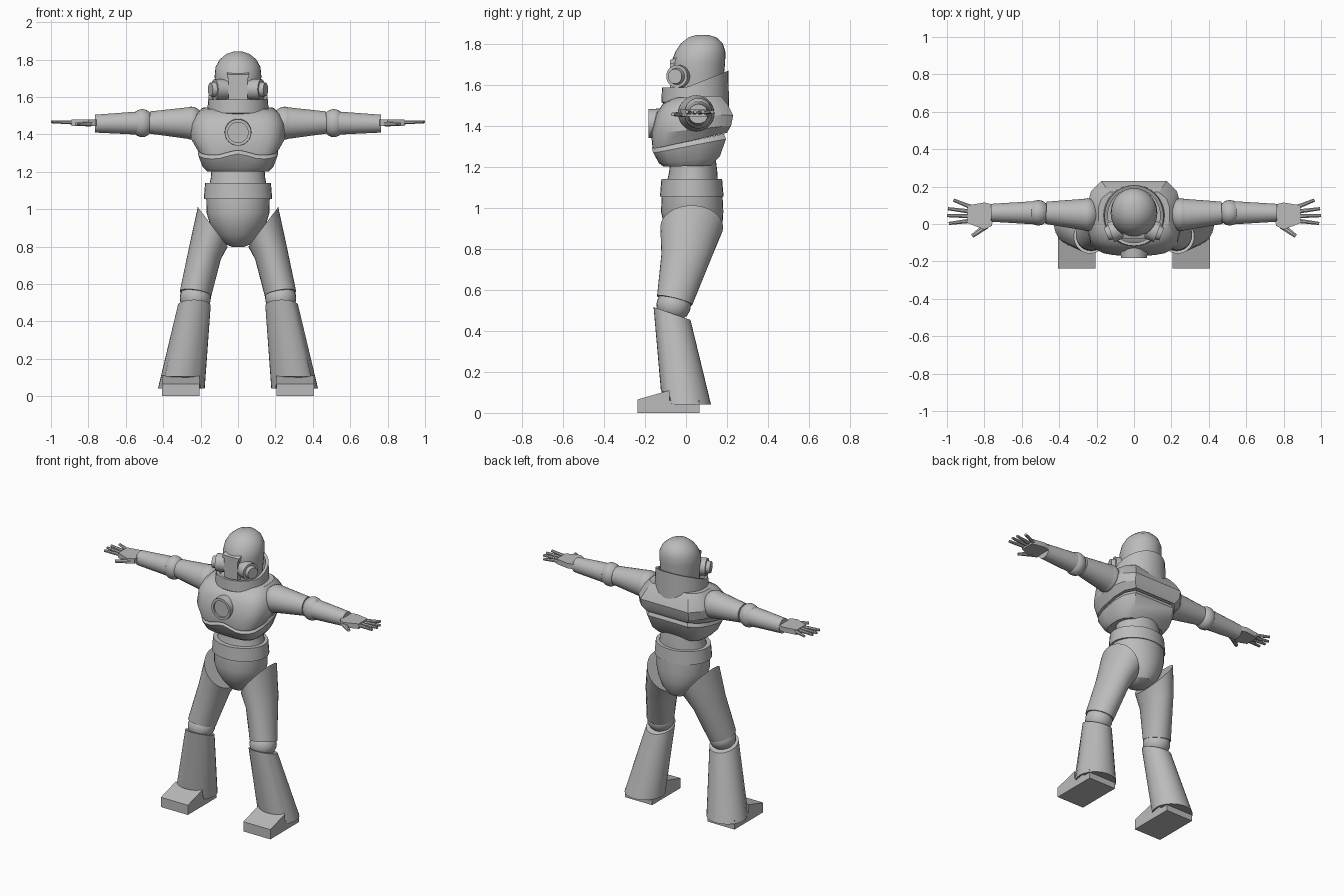
import bpy, bmesh, math
from mathutils import Vector, Matrix

cube = bpy.data.objects.get("Cube")
if cube:
    bpy.data.objects.remove(cube, do_unlink=True)

grey = bpy.data.materials.new("plain grey")
grey.use_nodes = True
COLOUR = (0.5, 0.5, 0.5, 1)
grey.diffuse_color = COLOUR
grey.node_tree.nodes["Principled BSDF"].inputs["Base Color"].default_value = COLOUR
parts = []


def finish(name, bm):
    bmesh.ops.recalc_face_normals(bm, faces=bm.faces)
    mesh = bpy.data.meshes.new(name)
    bm.to_mesh(mesh)
    bm.free()
    mesh.materials.append(grey)
    ob = bpy.data.objects.new(name, mesh)
    bpy.context.collection.objects.link(ob)
    parts.append(ob)
    return ob


def loft(name, rings, closed=False):
    """Skin a list of equal-length rings; closed joins last to first."""
    bm = bmesh.new()
    loops = [[bm.verts.new(p) for p in r] for r in rings]
    n = len(loops[0])
    pairs = list(zip(loops, loops[1:]))
    if closed:
        pairs.append((loops[-1], loops[0]))
    else:
        bm.faces.new(loops[0])
        bm.faces.new(loops[-1])
    for a, b in pairs:
        for i in range(n):
            j = (i + 1) % n
            bm.faces.new((a[i], a[j], b[j], b[i]))
    return finish(name, bm)


def ring(cx, cy, rx, ry, z, n=32):
    """Horizontal ellipse; z is a height or a rule of (x, y)."""
    pts = []
    for i in range(n):
        t = math.tau * i / n
        x, y = cx + rx * math.cos(t), cy + ry * math.sin(t)
        pts.append((x, y, z(x, y) if callable(z) else z))
    return pts


def ball(name, centre, radii):
    bm = bmesh.new()
    bmesh.ops.create_uvsphere(bm, u_segments=24, v_segments=14, radius=1,
        matrix=Matrix.Translation(centre) @ Matrix.Diagonal((*radii, 1)))
    return finish(name, bm)


def rod(name, a, b, ra, rb, n=24, flat=1):
    """Tapered round bar from a to b; flat squashes it vertically."""
    a, b = Vector(a), Vector(b)
    d = (b - a).normalized()
    u = d.cross(Vector((0, 0, 1))).normalized()
    v = u.cross(d) * flat
    angles = [math.tau * (i + 0.5) / n for i in range(n)]
    return loft(name, [[c + r * (u * math.cos(t) + v * math.sin(t)) for t in angles]
                       for c, r in ((a, ra), (b, rb))])


# Chest outline: rounded front, bevelled back
HALF = [(0, -1), (.2, -1), (.45, -.98), (.65, -.93), (.8, -.84), (.93, -.65),
        (1, -.3), (1, .3), (.92, .7), (.7, 1)]
OUTLINE = HALF + [(-x, y) for x, y in HALF[:0:-1]]


def slab(hx, yf, yb, zf, zb, arch=0):
    pts = []
    for u, v in OUTLINE:
        t = (v + 1) / 2
        lift = arch * math.exp(-(u / 0.35) ** 2) * (1 - t)
        pts.append((u * hx, yf + (yb - yf) * t, zf + (zb - zf) * t + lift))
    return pts


loft("chest", [slab(.19, -.13, .18, 1.30, 1.38, .03), slab(.215, -.165, .2, 1.285, 1.365, .03),
               slab(.25, -.17, .22, 1.36, 1.40), slab(.25, -.145, .23, 1.46, 1.45),
               slab(.225, -.11, .205, 1.51, 1.50), slab(.19, -.06, .17, 1.535, 1.545)])
loft("ribs", [slab(.165, -.11, .12, 1.2, 1.205), slab(.19, -.135, .165, 1.215, 1.25, .01),
              slab(.213, -.165, .195, 1.265, 1.335, .03), slab(.2, -.145, .185, 1.29, 1.36, .03)])

# Chest emblem: ring with a sunken disc
rod("chest_disc", (0, -.1, 1.41), (0, -.172, 1.41), .055, .055, 32)
loft("chest_ring", [[(r * math.cos(k * math.tau / 32), y, 1.41 + r * math.sin(k * math.tau / 32))
                     for k in range(32)] for r, y in ((.075, -.1), (.07, -.182), (.054, -.182), (.054, -.1))], True)

# Waist, belt and pelvis
loft("waist", [ring(0, .03, .155, .125, 1.12), ring(0, .035, .145, .118, 1.17), ring(0, .035, .14, .11, 1.24)])
loft("belt", [ring(0, .028, .183, .155, 1.055), ring(0, .028, .176, .148, 1.14)])
loft("pelvis", [ring(0, .03, .17, .148, 1.06), ring(0, .03, .168, .152, .98), ring(0, .035, .15, .143, .92),
                ring(0, .045, .115, .12, .86), ring(0, .05, .075, .085, .815), ring(0, .05, .03, .04, .797)])

# Collar: rises toward the back and ends in a point behind
rim = lambda x, y: 1.585 + max(0, y) * .4
hem = lambda x, y: 1.515 - max(0, .07 - .6 * abs(x)) * (y > .1)
loft("collar", [ring(0, .045, .165, .165, hem), ring(0, .045, .158, .162, rim),
                ring(0, .045, .14, .145, rim), ring(0, .045, .14, .145, 1.5)], True)

# Head, face plate and cheeks
loft("head", [ring(0, .06, .11, .115, 1.52), ring(0, .06, .12, .125, 1.65), ring(0, .06, .125, .131, 1.71),
              ring(0, .07, .12, .122, 1.76), ring(0, .077, .098, .102, 1.80), ring(0, .08, .062, .068, 1.83),
              ring(0, .08, .025, .028, 1.842)])


def box(name, x, y, z, front_drop=0):
    bottom, top = [], []
    for px, py in ((x[0], y[0]), (x[1], y[0]), (x[1], y[1]), (x[0], y[1])):
        bottom.append((px, py, z[0]))
        top.append((px, py, z[1] - (front_drop if py == y[0] else 0)))
    return loft(name, [bottom, top])


box("face_plate", (-.05, .05), (-.078, .02), (1.54, 1.70))
box("brow", (-.06, .06), (-.078, .02), (1.70, 1.755), .035)

for side, s in (("left", 1), ("right", -1)):
    def P(x, y, z):
        return (s * x, y, z)

    # Ear discs, angled forward
    rod(side + "_ear_base", P(.06, -.02, 1.64), P(.125, -.045, 1.64), .055, .055)
    rod(side + "_ear_cap", P(.12, -.043, 1.64), P(.148, -.054, 1.64), .042, .036)

    # Arm
    ball(side + "_shoulder", P(.25, .05, 1.46), (.07, .088, .088))
    rod(side + "_upper_arm", P(.25, .05, 1.46), P(.47, .06, 1.463), .087, .06)
    ball(side + "_elbow", P(.512, .06, 1.46), (.062, .068, .075))
    rod(side + "_forearm", P(.54, .06, 1.46), P(.765, .06, 1.457), .062, .048)

    # Hand
    palm = [P(.74, .1, 0), P(.80, .115, 0), P(.89, .1, 0), P(.89, .005, 0), P(.80, -.03, 0), P(.76, -.01, 0)]
    loft(side + "_palm", [[(x, y, z) for x, y, _ in palm] for z in (1.445, 1.478)])
    for k, tip in enumerate(((.965, .128), (.995, .082), (1.0, .045), (.99, .003))):
        rod(f"{side}_finger_{k + 1}", P(.87, .09 - .024 * k, 1.463), P(*tip, 1.467), .013, .009, 8, .9)
    rod(side + "_thumb", P(.79, -.01, 1.455), P(.865, -.065, 1.455), .018, .011, 8, .8)

    # Thigh: upper edge slants up toward the outside
    slant = lambda x, y: .80 + (abs(x) - .055) * 1.32
    loft(side + "_thigh", [ring(s * .135, .028, .08, .153, slant),
                           ring(s * .175, .005, .083, .125, lambda x, y: .77 + (abs(x) - .17) * .5),
                           ring(s * .227, -.055, .084, .086, lambda x, y: .535 - (y + .055) * .25 + (abs(x) - .14) * .15)])
    ball(side + "_knee", P(.228, -.06, .525), (.083, .084, .08))

    # Shin: flared, notched over the foot
    notch = lambda x, y: .105 if y < -.085 else .04
    loft(side + "_shin", [ring(s * .234, -.068, .088, .09, lambda x, y: .485 - (y + .07) * .35),
                          ring(s * .303, .0, .125, .122, notch)])

    # Foot: block with sloping toe
    xs = sorted((s * .205, s * .405))
    box(side + "_toe", xs, (-.237, -.08), (0, .11), .045)
    box(side + "_heel", xs, (-.08, .065), (0, .06))

bpy.ops.object.select_all(action="DESELECT")
for ob in parts:
    ob.select_set(True)
bpy.context.view_layer.objects.active = parts[0]
bpy.ops.object.shade_smooth_by_angle(angle=math.radians(30))
